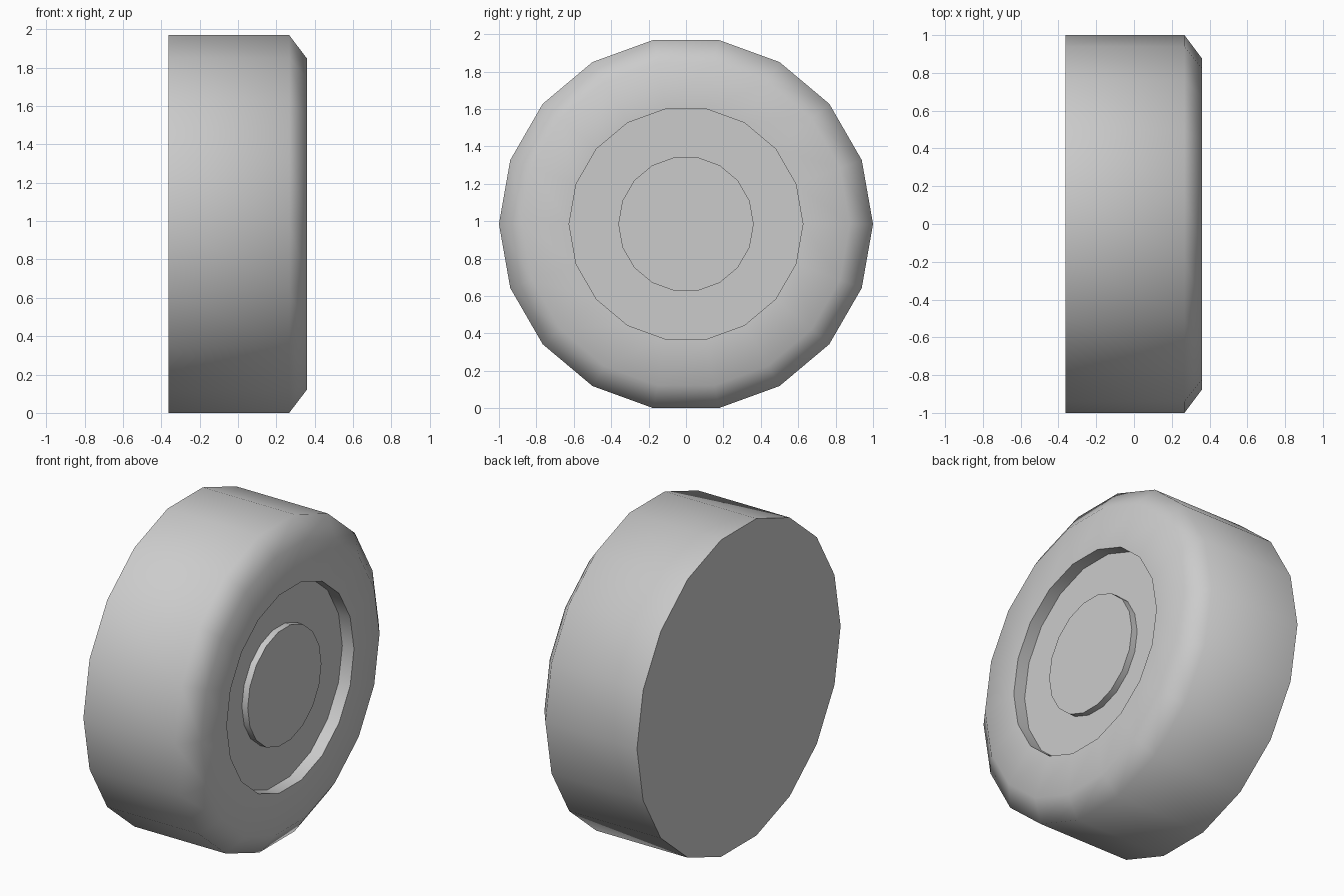
import bpy, bmesh
from math import cos, sin, pi, radians

if "Cube" in bpy.data.objects:
    bpy.data.objects.remove(bpy.data.objects["Cube"])

SIDES = 18
R_FLAT = cos(pi / SIDES)          # the wheel rests on a flat side

# Wheel profile (x, radius): back rim, tread, bevel, recess wall, recess floor, hub
profile = [(-0.363, 1.0), (0.267, 1.0), (0.36, 0.876), (0.36, 0.625),
           (0.28, 0.625), (0.28, 0.362), (0.32, 0.362)]

bm = bmesh.new()
rings = [[bm.verts.new((x, r * cos(2 * pi * i / SIDES),
                        R_FLAT + r * sin(2 * pi * i / SIDES)))
          for i in range(SIDES)] for x, r in profile]
for a, b in zip(rings, rings[1:]):
    for i in range(SIDES):
        j = (i + 1) % SIDES
        bm.faces.new((a[i], a[j], b[j], b[i]))

# Flat back and hub face
bm.faces.new(rings[0][::-1])
bm.faces.new(rings[-1])
bmesh.ops.recalc_face_normals(bm, faces=bm.faces[:])

mesh = bpy.data.meshes.new("wheel")
bm.to_mesh(mesh)
bm.free()
wheel = bpy.data.objects.new("wheel", mesh)
bpy.context.collection.objects.link(wheel)

# Smooth tread and shoulder, crisp recess, hub and back
bpy.context.view_layer.objects.active = wheel
wheel.select_set(True)
bpy.ops.object.shade_smooth_by_angle(angle=radians(65))
